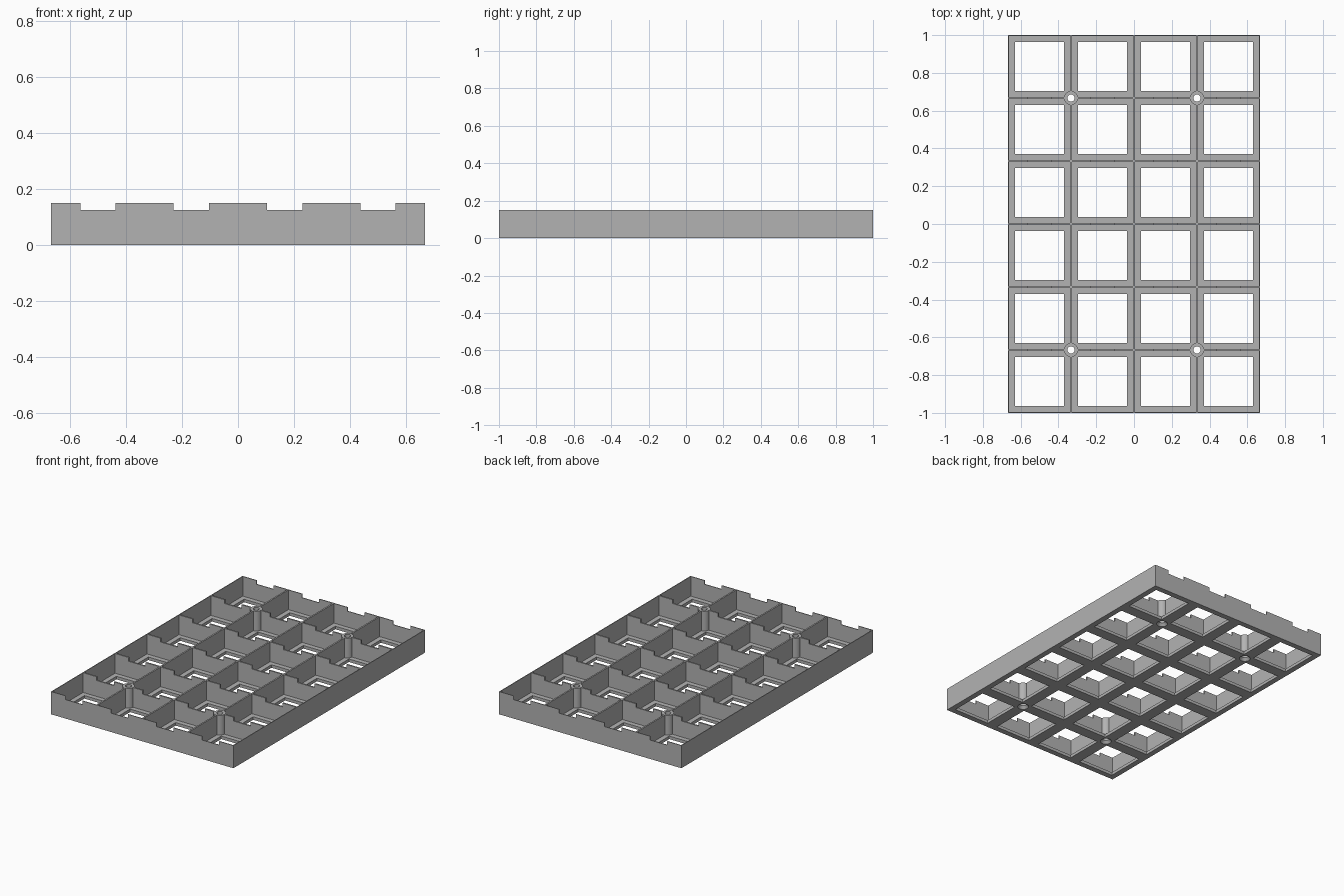
import bpy, bmesh
from mathutils import Matrix, Vector

if "Cube" in bpy.data.objects:
    bpy.data.objects.remove(bpy.data.objects["Cube"], do_unlink=True)

COLS, ROWS = 4, 6
CELL = 1 / 3
HEIGHT, FLOOR, WALL = 0.15, 0.02, 0.01
HALF_X, HALF_Y = COLS * CELL / 2, ROWS * CELL / 2
col_x = [(i + 0.5) * CELL - HALF_X for i in range(COLS)]
row_y = [(j + 0.5) * CELL - HALF_Y for j in range(ROWS)]
cells = [(x, y) for x in col_x for y in row_y]
posts = [(sx * CELL, sy * 2 * CELL) for sx in (-1, 1) for sy in (-1, 1)]

grey = bpy.data.materials.new("plain grey")
grey.use_nodes = True
grey.diffuse_color = (0.45, 0.45, 0.45, 1)
grey.node_tree.nodes["Principled BSDF"].inputs["Base Color"].default_value = grey.diffuse_color


def add_box(bm, x, y, half_x, half_y, low, high):
    size = Matrix.Diagonal((2 * half_x, 2 * half_y, high - low, 1))
    place = Matrix.Translation(Vector((x, y, (low + high) / 2)))
    bmesh.ops.create_cube(bm, size=1, matrix=place @ size)


def add_cone(bm, x, y, r_low, r_high, low, high):
    bmesh.ops.create_cone(bm, cap_ends=True, segments=32, radius1=r_low, radius2=r_high,
                          depth=high - low,
                          matrix=Matrix.Translation((x, y, (low + high) / 2)))


def make(name, bm):
    mesh = bpy.data.meshes.new(name)
    bm.to_mesh(mesh)
    bm.free()
    mesh.materials.append(grey)
    obj = bpy.data.objects.new(name, mesh)
    bpy.context.scene.collection.objects.link(obj)
    return obj


# Solid block that the tray is cut from
bm = bmesh.new()
add_box(bm, 0, 0, HALF_X, HALF_Y, 0, HEIGHT)
tray = make("grid_tray", bm)

# Compartments, widened where they meet the thinner rim
pockets = bmesh.new()
for x, y in cells:
    half = (CELL - WALL) / 2
    add_box(pockets, x, y, half, half, FLOOR, HEIGHT + 0.1)

# Square openings in the floor
openings = bmesh.new()
for x, y in cells:
    add_box(openings, x, y, 0.13, 0.13, -0.1, FLOOR + 0.05)

# Shallow notches along the top of every cross wall
notches = bmesh.new()
for x in col_x:
    add_box(notches, x, 0, 0.0625, HALF_Y + 0.1, 0.125, HEIGHT + 0.2)

# Round screw posts, their bores and countersinks
columns, bores, sinks = bmesh.new(), bmesh.new(), bmesh.new()
for x, y in posts:
    add_cone(columns, x, y, 0.037, 0.037, 0.005, HEIGHT)
    add_cone(bores, x, y, 0.019, 0.019, -0.1, HEIGHT + 0.1)
    add_cone(sinks, x, y, 0.035, 0.017, -0.001, 0.02)

steps = [("pocket_cutter", pockets, "DIFFERENCE"),
         ("opening_cutter", openings, "DIFFERENCE"),
         ("notch_cutter", notches, "DIFFERENCE"),
         ("screw_posts", columns, "UNION"),
         ("bore_cutter", bores, "DIFFERENCE"),
         ("countersink_cutter", sinks, "DIFFERENCE")]
helpers = []
for name, bm, operation in steps:
    helper = make(name, bm)
    helper.hide_render = True
    mod = tray.modifiers.new(name, "BOOLEAN")
    mod.operation, mod.solver, mod.object = operation, "EXACT", helper
    helpers.append(helper)

# Bake the cuts and drop the helpers
bpy.context.view_layer.update()
result = tray.evaluated_get(bpy.context.evaluated_depsgraph_get())
final = bpy.data.meshes.new_from_object(result)
tray.modifiers.clear()
tray.data = final
for helper in helpers:
    bpy.data.objects.remove(helper, do_unlink=True)

bpy.ops.object.select_all(action="DESELECT")
tray.select_set(True)
bpy.context.view_layer.objects.active = tray
bpy.ops.object.shade_smooth_by_angle(angle=0.6)
